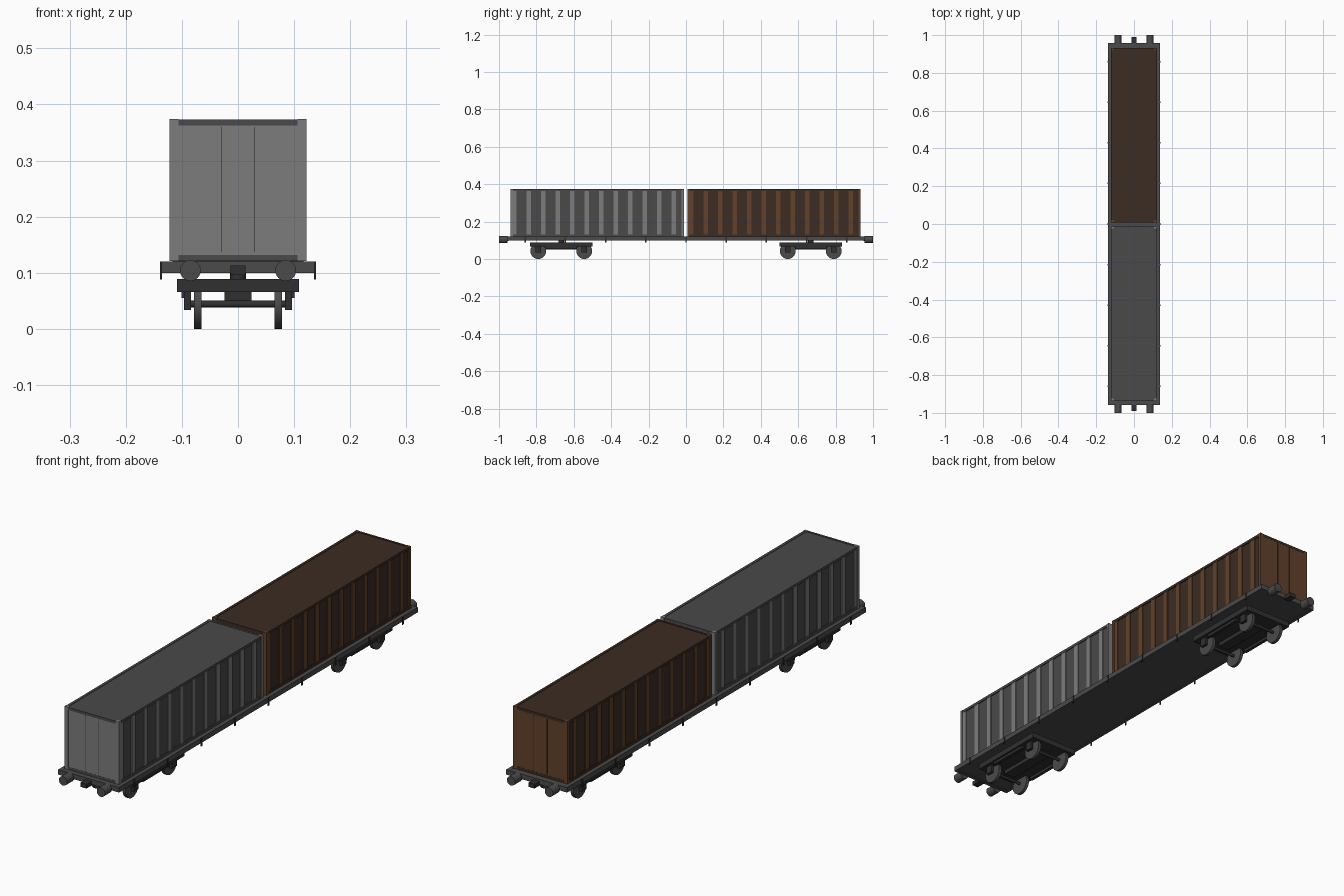
import bpy, bmesh, math
from mathutils import Matrix

if "Cube" in bpy.data.objects:
    bpy.data.objects.remove(bpy.data.objects["Cube"])


def material(name, r, g, b):
    m = bpy.data.materials.new(name)
    m.diffuse_color = (r, g, b, 1)
    m.use_nodes = True
    m.node_tree.nodes["Principled BSDF"].inputs["Base Color"].default_value = m.diffuse_color
    return m


LIGHT_GREY = material("light grey", 0.20, 0.20, 0.20)
DARK_GREY = material("dark grey", 0.067, 0.067, 0.067)
LIGHT_BROWN = material("light brown", 0.12, 0.052, 0.023)
DARK_BROWN = material("dark brown", 0.045, 0.025, 0.016)
STEEL = material("chassis grey", 0.07, 0.07, 0.07)
BLACK = material("bogie black", 0.03, 0.03, 0.03)


def finish(name, bm, mat, smooth=False):
    me = bpy.data.meshes.new(name)
    bm.to_mesh(me)
    bm.free()
    me.materials.append(mat)
    ob = bpy.data.objects.new(name, me)
    bpy.context.collection.objects.link(ob)
    if smooth:
        bpy.ops.object.select_all(action='DESELECT')
        ob.select_set(True)
        bpy.context.view_layer.objects.active = ob
        bpy.ops.object.shade_smooth_by_angle(angle=math.radians(35))
    return ob


def boxes(name, mat, spans):
    """One object from boxes given as (x0, x1, y0, y1, z0, z1)."""
    bm = bmesh.new()
    for x0, x1, y0, y1, z0, z1 in spans:
        m = Matrix.Translation(((x0 + x1) / 2, (y0 + y1) / 2, (z0 + z1) / 2))
        m = m @ Matrix.Diagonal((x1 - x0, y1 - y0, z1 - z0, 1))
        bmesh.ops.create_cube(bm, size=1, matrix=m)
    return finish(name, bm, mat)


def cylinders(name, mat, items, axis, sides=24):
    """One object from cylinders given as (centre, radius, length)."""
    rot = {'X': Matrix.Rotation(math.pi / 2, 4, 'Y'),
           'Y': Matrix.Rotation(math.pi / 2, 4, 'X'),
           'Z': Matrix.Identity(4)}[axis]
    bm = bmesh.new()
    for c, r, length in items:
        bmesh.ops.create_cone(bm, cap_ends=True, segments=sides, radius1=r, radius2=r,
                              depth=length, matrix=Matrix.Translation(c) @ rot)
    return finish(name, bm, mat, True)


def mirror_x(spans):
    return spans + [(-b, -a, *rest) for a, b, *rest in spans]


def mirror_y(spans):
    return spans + [(a, b, -d, -c, *rest) for a, b, c, d, *rest in spans]


def container(label, y0, light, dark):
    y1 = y0 + 0.925
    boxes(label + "_container_body", dark,
          [(-0.117, 0.117, y0 + 0.005, y1 - 0.005, 0.12, 0.372)])
    # side ribs between the dark panels
    boxes(label + "_container_ribs", light, mirror_x(
        [(0.115, 0.120, y0 + 0.008 + i * 0.0775, y0 + 0.032 + i * 0.0775, 0.131, 0.365)
         for i in range(12)]))
    # corner posts and end doors
    ends = [(0.106, 0.122, y, y + 0.012, 0.121, 0.374) for y in (y0, y1 - 0.012)]
    doors = [(-0.11, 0.11, y, y + 0.006, 0.131, 0.364) for y in (y0 + 0.001, y1 - 0.007)]
    boxes(label + "_container_posts", light, mirror_x(ends))
    boxes(label + "_container_doors", light, doors)
    # top and bottom rails
    rails = mirror_x([(0.110, 0.121, y0 + 0.010, y1 - 0.010, z, z + 0.011)
                      for z in (0.121, 0.3625)])
    rails += [(-0.107, 0.107, y, y + 0.009, z, z + 0.011)
              for y in (y0 + 0.0005, y1 - 0.0095) for z in (0.121, 0.3625)]
    boxes(label + "_container_rails", dark, rails)
    # door gaps
    boxes(label + "_door_seams", dark, mirror_x(
        [(0.0285, 0.0305, y, y + 0.002, 0.137, 0.36) for y in (y0 - 0.001, y1 - 0.001)]))


container("grey", -0.937, LIGHT_GREY, DARK_GREY)
container("brown", 0.008, LIGHT_BROWN, DARK_BROWN)

# deck with edge sills and end beams
boxes("deck", STEEL, [(-0.130, 0.130, -0.95, 0.95, 0.103, 0.119)])
boxes("deck_side_sills", STEEL, mirror_x([(0.122, 0.1365, -0.955, 0.955, 0.10, 0.1205)]))
boxes("deck_end_beams", STEEL, mirror_y([(-0.1365, 0.1365, 0.942, 0.957, 0.10, 0.1205)]))
boxes("stake_brackets", BLACK, mirror_x(
    [(0.1355, 0.139, i * 0.215 - 0.004, i * 0.215 + 0.004, 0.088, 0.12) for i in range(-4, 5)]))

# buffers and couplers
cylinders("buffers", STEEL, [((x, y, 0.104), 0.0185, 0.045)
                             for x in (-0.085, 0.085) for y in (-0.9775, 0.9775)], 'Y')
boxes("couplers", BLACK, mirror_y([(-0.0135, 0.0135, 0.95, 0.99, 0.096, 0.113)]))

for label, cy in (("front", -0.667), ("rear", 0.667)):
    axles = (cy - 0.123, cy + 0.123)
    # bogie frame
    boxes(label + "_bogie_frame", BLACK,
          [(-0.109, 0.109, cy - 0.168, cy + 0.168, 0.066, 0.089)])
    boxes(label + "_bogie_side_beams", BLACK, mirror_x(
        [(0.088, 0.101, cy - 0.085, cy + 0.085, 0.055, 0.067)]))
    boxes(label + "_bogie_centre_bar", BLACK,
          [(-0.024, 0.024, cy - 0.11, cy + 0.11, 0.050, 0.067)])
    boxes(label + "_axle_boxes", BLACK, mirror_x(
        [(0.084, 0.096, y - 0.015, y + 0.015, 0.034, 0.067) for y in axles]))
    cylinders(label + "_bogie_pivot", BLACK, [((0, cy, 0.095), 0.014, 0.016)], 'Z')
    # wheels and axles
    cylinders(label + "_wheels", STEEL, [((x, y, 0.0425), 0.0425, 0.013)
                                         for x in (-0.0715, 0.0715) for y in axles], 'X', 32)
    cylinders(label + "_axles", BLACK, [((0, y, 0.0445), 0.006, 0.184) for y in axles], 'X', 12)
